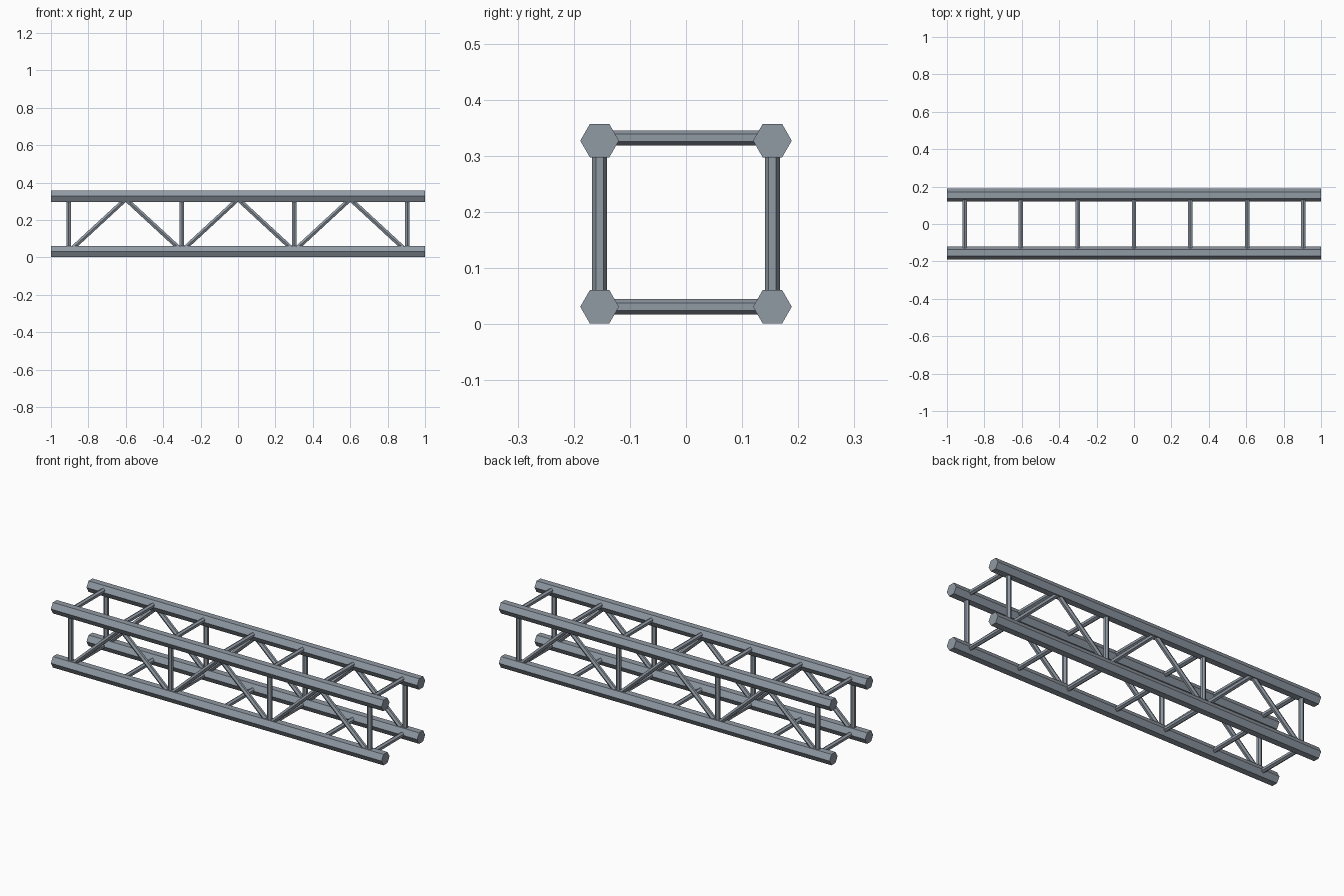
import bpy, bmesh, math
from mathutils import Vector

if "Cube" in bpy.data.objects:
    bpy.data.objects.remove(bpy.data.objects["Cube"])

steel = bpy.data.materials.new("steel grey")
steel.diffuse_color = (0.28, 0.32, 0.37, 1)
steel.use_nodes = True
steel.node_tree.nodes["Principled BSDF"].inputs["Base Color"].default_value = steel.diffuse_color

CY, ZL, ZH = 0.154, 0.031, 0.327   # chord centre lines
R_CHORD, R_BAR = 0.0345, 0.0135


def bar(name, a, b, radius, sides=6):
    """Flat-sided prism running from a to b."""
    a, b = Vector(a), Vector(b)
    d = b - a
    side = Vector((0, 1, 0)) if abs(d.y) < 1e-6 else Vector((0, 0, 1))
    up = d.normalized().cross(side)
    bm = bmesh.new()
    rings = []
    for end in (a, b):
        ring = []
        for i in range(sides):
            t = 2 * math.pi * i / sides
            ring.append(bm.verts.new(end + radius * (side * math.cos(t) + up * math.sin(t))))
        rings.append(ring)
    for i in range(sides):
        j = (i + 1) % sides
        bm.faces.new((rings[0][i], rings[0][j], rings[1][j], rings[1][i]))
    bm.faces.new(rings[0])
    bm.faces.new(rings[1])
    bmesh.ops.recalc_face_normals(bm, faces=bm.faces)
    mesh = bpy.data.meshes.new(name)
    bm.to_mesh(mesh)
    bm.free()
    mesh.materials.append(steel)
    obj = bpy.data.objects.new(name, mesh)
    bpy.context.collection.objects.link(obj)


for y in (-CY, CY):
    # long hexagonal chords
    for z in (ZL, ZH):
        bar("chord", (-1, y, z), (1, y, z), R_CHORD)
    # upright posts
    for x in (-0.905, -0.3, 0.3, 0.905):
        bar("post", (x, y, ZL), (x, y, ZH), R_BAR)
    # zigzag diagonals meeting at the upper chord
    for x in (-0.6, 0, 0.6):
        for s in (-1, 1):
            bar("diagonal", (x, y, 0.312), (x + s * 0.3, y, 0.035), R_BAR)

# cross bars joining the two side frames
for x in (-0.905, -0.605, -0.3, 0, 0.3, 0.605, 0.905):
    for name, z in (("lower_cross_bar", ZL), ("upper_cross_bar", ZH + 0.005)):
        bar(name, (x, -CY + 0.01, z), (x, CY - 0.01, z), R_BAR)
